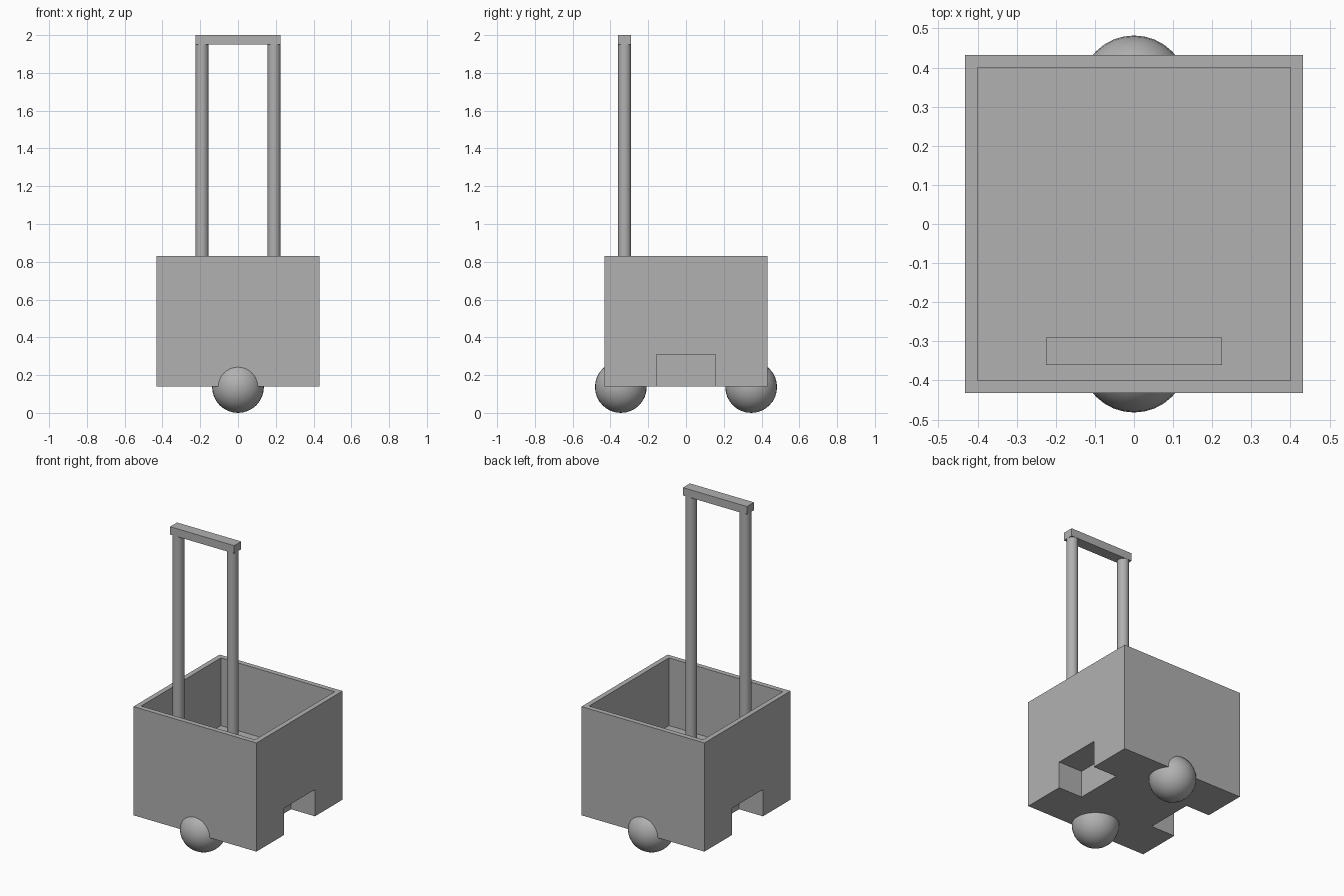
import bpy

if "Cube" in bpy.data.objects:
    bpy.data.objects.remove(bpy.data.objects["Cube"])

FLOOR = 0.40
W = 0.432   # half width of the body

grey = bpy.data.materials.new("dark_grey")
grey.diffuse_color = (0.44, 0.44, 0.44, 1)
grey.use_nodes = True
grey.node_tree.nodes["Principled BSDF"].inputs["Base Color"].default_value = grey.diffuse_color


def box(name, lo, hi):
    bpy.ops.mesh.primitive_cube_add(size=1, location=[(a + b) / 2 for a, b in zip(lo, hi)])
    ob = bpy.context.object
    ob.name = name
    ob.scale = [b - a for a, b in zip(lo, hi)]
    bpy.ops.object.transform_apply(location=False, rotation=False, scale=True)
    return ob


def cut(target, cutter):
    mod = target.modifiers.new(cutter.name, 'BOOLEAN')
    mod.operation = 'DIFFERENCE'
    mod.solver = 'EXACT'
    mod.object = cutter
    bpy.context.view_layer.objects.active = target
    bpy.ops.object.modifier_apply(modifier=mod.name)
    bpy.data.objects.remove(cutter)


# Open-topped body with side notches
body = box("body", (-W, -W, 0.14), (W, W, 0.83))
cut(body, box("cavity", (-0.40, -0.40, FLOOR), (0.40, 0.40, 1.0)))
for s in (-1, 1):
    xs = sorted((s * 0.264, s * 0.60))
    cut(body, box("notch", (xs[0], -0.155, 0.0), (xs[1], 0.155, 0.31)))

# Ball wheels at front and back
for name, y in (("front_ball", -0.345), ("back_ball", 0.345)):
    bpy.ops.mesh.primitive_uv_sphere_add(segments=32, ring_count=16, radius=0.137,
                                         location=(0, y, 0.137))
    bpy.context.object.name = name
    bpy.ops.object.shade_smooth()

# Handle posts
for name, x in (("left_post", -0.191), ("right_post", 0.191)):
    bpy.ops.mesh.primitive_cylinder_add(vertices=32, radius=0.034, depth=1.955 - FLOOR,
                                        location=(x, -0.325, (1.955 + FLOOR) / 2))
    bpy.context.object.name = name
    bpy.ops.object.shade_smooth_by_angle()

# Handle grip
box("handle_bar", (-0.225, -0.36, 1.95), (0.225, -0.29, 2.0))

# Colour
for ob in bpy.data.objects:
    ob.data.materials.clear()
    ob.data.materials.append(grey)
